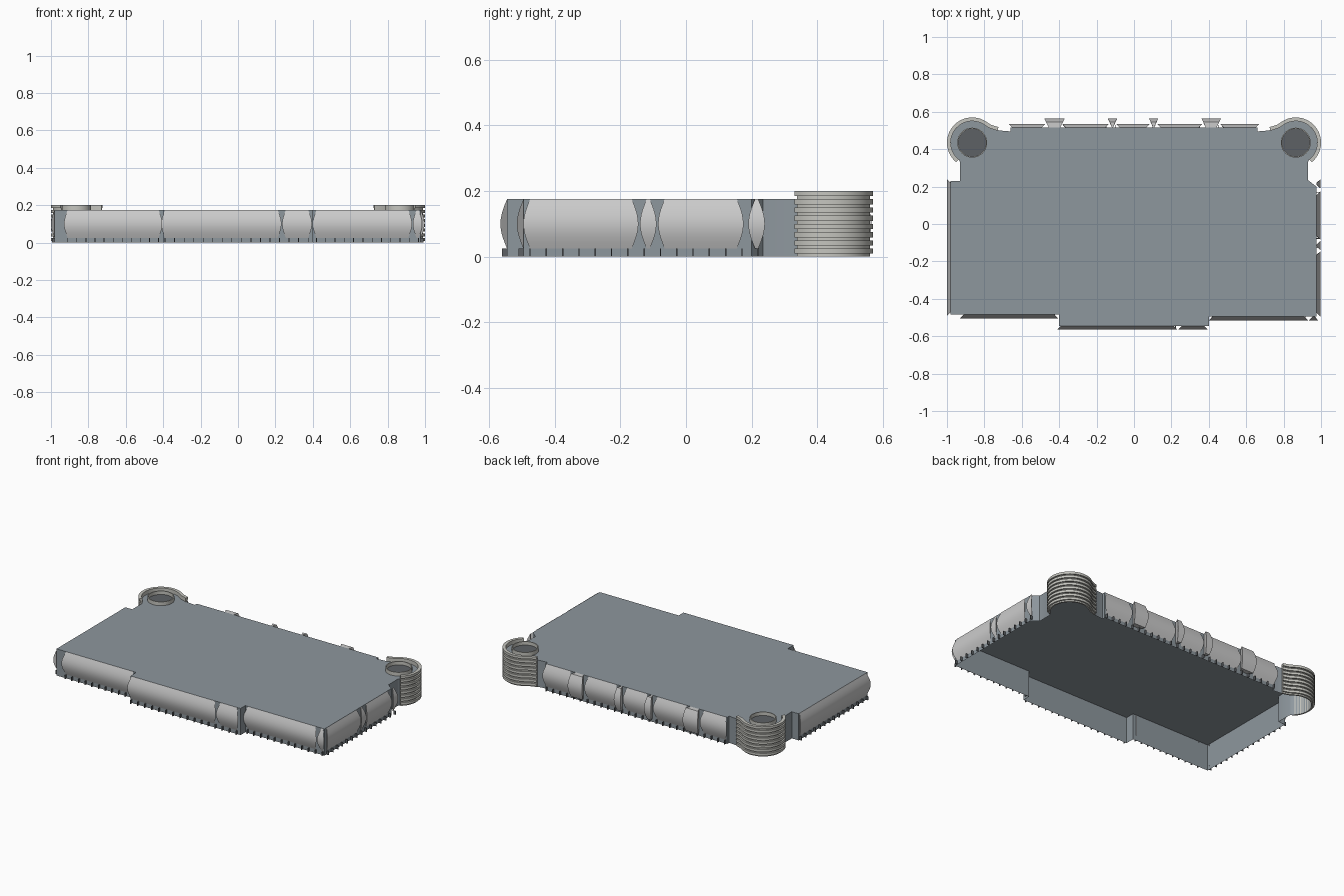
import bpy, bmesh
from math import sin, cos, radians, pi
from mathutils import Vector

if "Cube" in bpy.data.objects:
    bpy.data.objects.remove(bpy.data.objects["Cube"])

TOP, BASE = 0.175, 0.025
CX, CY = 0.865, 0.435


def material(name, rgb):
    m = bpy.data.materials.new(name)
    m.diffuse_color = (*rgb, 1)
    m.use_nodes = True
    m.node_tree.nodes["Principled BSDF"].inputs["Base Color"].default_value = m.diffuse_color
    return m


SLATE = material("slate", (0.27, 0.31, 0.34))
DARK = material("dark_grey", (0.11, 0.12, 0.13))
STONE = material("light_stone", (0.56, 0.56, 0.52))


def make(name, bm, mat=None, fix=True):
    if fix:
        bmesh.ops.recalc_face_normals(bm, faces=bm.faces[:])
    me = bpy.data.meshes.new(name)
    bm.to_mesh(me)
    bm.free()
    for p in me.polygons:
        p.use_smooth = True
    me.set_sharp_from_angle(angle=radians(28))
    if mat:
        me.materials.append(mat)
    ob = bpy.data.objects.new(name, me)
    bpy.context.collection.objects.link(ob)
    return ob


def arc(side, r, a0, a1, n):
    # points round a corner tower, mirrored for the left side
    pts = []
    for i in range(n + 1):
        a = radians(a0 + (a1 - a0) * i / n)
        pts.append((side * (CX + r * cos(a)), CY + r * sin(a)))
    return pts


# plate with open underside
outline = [(-.98, -.485), (-.4, -.485), (-.4, -.545), (.4, -.545), (.4, -.495),
           (.975, -.495), (.975, .2), (.93, .235), (.93, .33)]
outline += arc(1, .115, -51, 120, 20)
outline += [(.72, .5), (.66, .495), (.66, .515), (-.66, .515), (-.66, .495), (-.72, .5)]
outline += arc(-1, .115, 120, -51, 20)
outline += [(-.93, .33), (-.93, .23), (-.98, .23)]
bm = bmesh.new()
hi = [bm.verts.new((x, y, TOP)) for x, y in outline]
lo = [bm.verts.new((x, y, 0)) for x, y in outline]
bm.faces.new(hi)
for i in range(len(hi)):
    j = (i + 1) % len(hi)
    bm.faces.new((lo[i], lo[j], hi[j], hi[i]))
make("plate_shell", bm, SLATE, fix=False)


def frame(side, wall):
    # maps (along, outward, height) to a point on one side of the plate
    return {"front": lambda u, d, z: (u, wall - d, z),
            "back": lambda u, d, z: (u, wall + d, z),
            "right": lambda u, d, z: (wall + d, u, z),
            "left": lambda u, d, z: (wall - d, u, z)}[side]


def bulge(bm, at, a, b, depth=0.02, start=0.0, flare=1.0, n=10):
    # rounded wall panel whose ends flare outwards
    rows = []
    for i in range(n + 1):
        t = i / n
        d = start + (depth - start) * sin(pi * t)
        z = BASE + (TOP - BASE) * t
        k = flare * (depth - d)
        k0 = min(flare * depth, (b - a) * 0.45)
        k = min(k, k0)
        rows.append([bm.verts.new(at(*p)) for p in
                     ((a + k0, -.001, z), (a + k, d, z), (b - k, d, z), (b - k0, -.001, z))])
    for r, s in zip(rows, rows[1:]):
        for j in range(3):
            bm.faces.new((r[j], r[j + 1], s[j + 1], s[j]))
    if start:
        bm.faces.new(rows[0])
        bm.faces.new(rows[-1])


def fins(bm, at, a, b, step=0.05):
    # little upright fins along the foot of a wall
    n = max(1, round((b - a) / step))
    for i in range(n + 1):
        u = a + (b - a) * i / n
        v = [bm.verts.new(at(u + du, d, z)) for z in (0, BASE)
             for du, d in ((-.002, 0), (.002, 0), (.002, .015), (-.002, .015))]
        for f in ((0, 1, 2, 3), (4, 5, 6, 7), (1, 2, 6, 5), (2, 3, 7, 6), (3, 0, 4, 7)):
            bm.faces.new([v[k] for k in f])


walls = [
    ("front_left", "front", -.485, [(-.93, -.405)]),
    ("front_middle", "front", -.545, [(-.41, .232), (.236, .395)]),
    ("front_right", "front", -.495, [(.4, .93), (.935, .985)]),
    ("right", "right", .977, [(-.495, -.145), (-.14, -.09), (-.085, .175), (.19, .24)]),
    ("left", "left", -.98, [(-.49, .24)]),
    ("back", "back", .515, [(-.67, -.475), (-.385, -.135), (-.095, .085),
                            (.125, .365), (.46, .67)]),
]
for name, side, wall, spans in walls:
    at = frame(side, wall)
    bm = bmesh.new()
    for a, b in spans:
        bulge(bm, at, a, b)
    make(name + "_wall_panels", bm)
    bm = bmesh.new()
    fins(bm, at, spans[0][0] + .02, spans[-1][1] - .02)
    make(name + "_foot_fins", bm, DARK)

# deeper buttresses on the back wall
bm = bmesh.new()
for a, b in ((-.48, -.37), (-.14, -.09), (.08, .13), (.36, .465)):
    bulge(bm, frame("back", .515), a, b, depth=.05, start=.03, flare=.5)
make("back_buttresses", bm)

# ribbed tower wall profile: (outward offset, height)
profile = [(-.02, .2), (-.02, 0)]
for i in range(8):
    z = i * .025
    profile += [(-.01, z), (-.01, z + .009), (0, z + .009), (0, z + .025)]

for side, label in ((1, "right"), (-1, "left")):
    # tower wall sweeps round the corner and tails off along the back
    path = [(Vector(p), Vector((p[0] - side * CX, p[1] - CY)).normalized())
            for p in arc(side, .135, -51, 118, 20)]
    path += [(Vector((side * .765, .531)), Vector((-side * .5, .86))),
             (Vector((side * .725, .518)), Vector((-side * .2, .98)))]
    bm = bmesh.new()
    rings = [[bm.verts.new((*(p + n * d), z)) for d, z in profile] for p, n in path]
    m = len(profile)
    for r, s in zip(rings, rings[1:]):
        for j in range(m):
            k = (j + 1) % m
            bm.faces.new((r[j], r[k], s[k], s[j]))
    bm.faces.new(rings[0])
    bm.faces.new(rings[-1])
    make(label + "_tower_wall", bm, STONE)

    # raised ring and dark floor inside the tower
    bm = bmesh.new()
    n = 32
    rows = [[bm.verts.new((side * CX + r * cos(2 * pi * i / n),
                           CY + r * sin(2 * pi * i / n), z)) for i in range(n)]
            for r, z in ((.08, TOP), (.08, .2), (.074, .2), (.074, TOP))]
    for r, s in zip(rows, rows[1:]):
        for i in range(n):
            j = (i + 1) % n
            bm.faces.new((r[i], r[j], s[j], s[i]))
    make(label + "_tower_ring", bm, STONE)
    bm = bmesh.new()
    bmesh.ops.create_circle(bm, cap_ends=True, segments=n, radius=.075)
    make(label + "_tower_floor", bm, DARK, fix=False).location = (side * CX, CY, TOP + .002)
